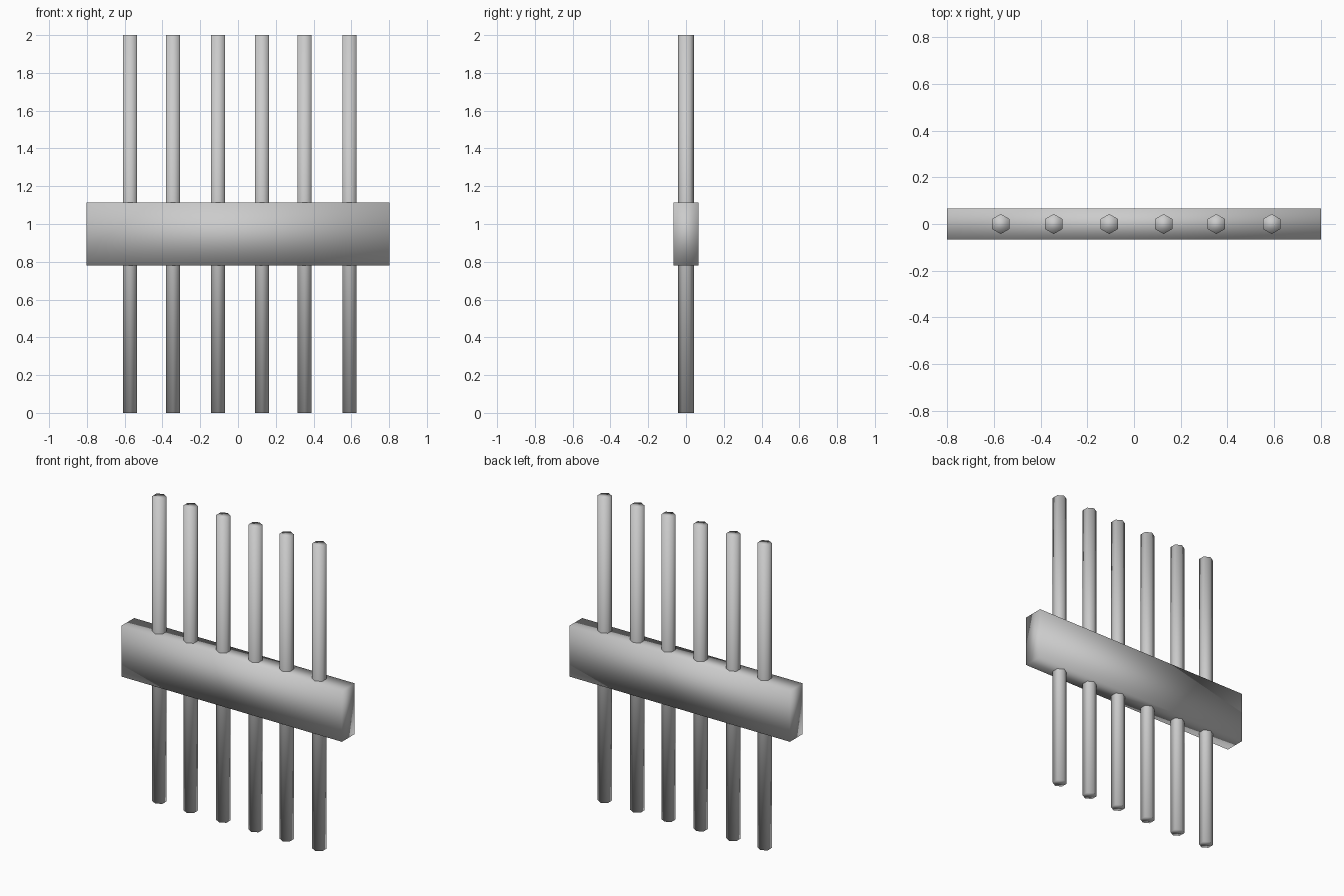
import bpy
from math import pi

if "Cube" in bpy.data.objects:
    bpy.data.objects.remove(bpy.data.objects["Cube"])


def smooth(obj, name):
    obj.name = name
    for p in obj.data.polygons:
        p.use_smooth = True


# Horizontal rail: one softly shaded box
bpy.ops.mesh.primitive_cube_add(size=1, location=(0, 0, 0.948))
rail = bpy.context.object
rail.scale = (1.602, 0.133, 0.333)
bpy.ops.object.transform_apply(location=False, rotation=False, scale=True)
smooth(rail, "rail")

# Six hexagonal bars running through the rail, corners pointing front and back
for i, x in enumerate((-0.571, -0.344, -0.106, 0.127, 0.353, 0.59)):
    bpy.ops.mesh.primitive_cylinder_add(vertices=6, radius=0.043, depth=2, location=(x, 0, 1))
    bar = bpy.context.object
    xs = [v.co.x for v in bar.data.vertices]
    if max(xs) > 0.042:
        bar.rotation_euler.z = pi / 6
    smooth(bar, f"bar_{i + 1}")
